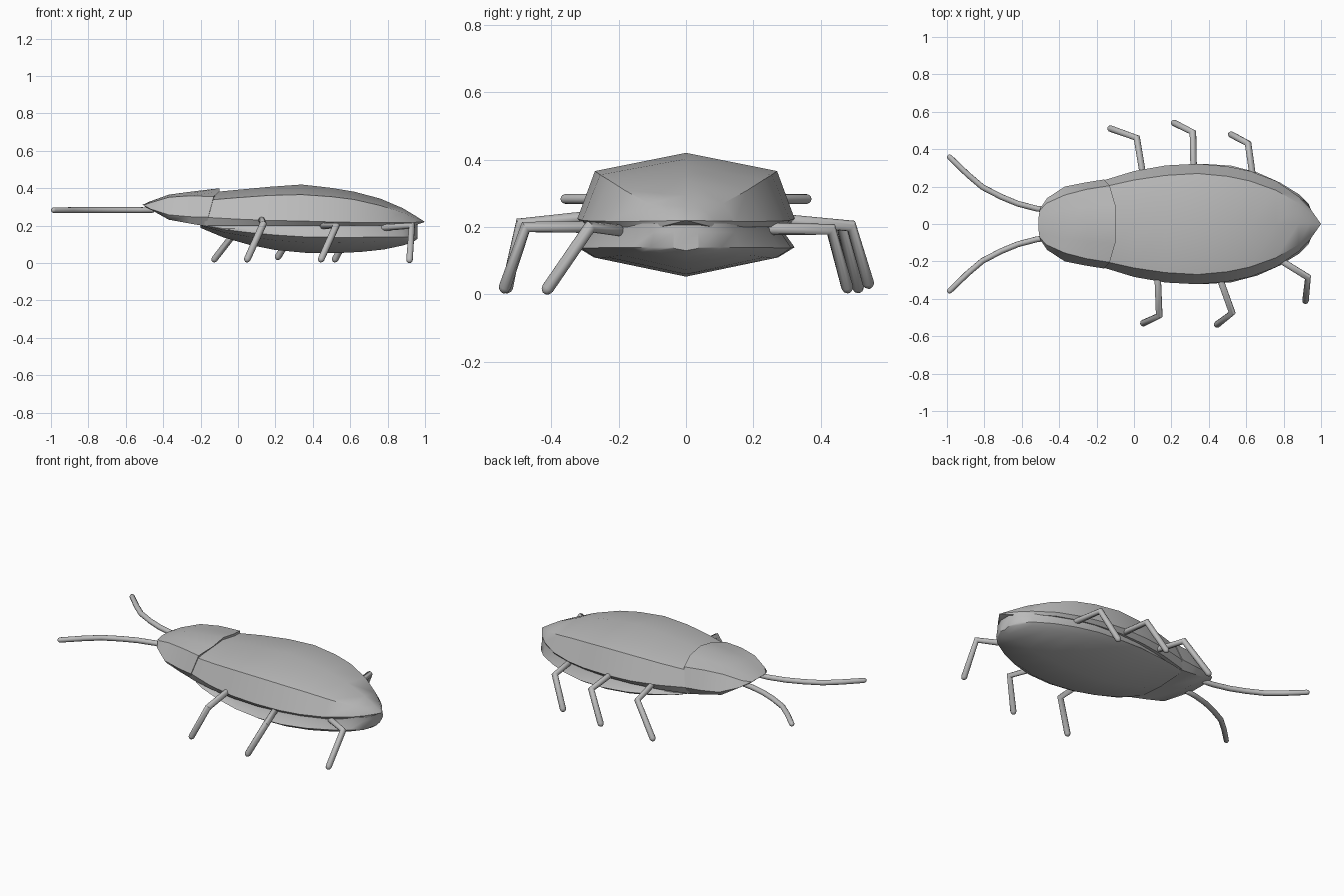
import bpy, bmesh, math
from mathutils import Vector

if "Cube" in bpy.data.objects:
    bpy.data.objects.remove(bpy.data.objects["Cube"])

grey = bpy.data.materials.new("shell grey")
grey.diffuse_color = (0.5, 0.5, 0.5, 1)
grey.use_nodes = True
grey.node_tree.nodes["Principled BSDF"].inputs["Base Color"].default_value = grey.diffuse_color


def finish(obj, angle):
    obj.data.materials.append(grey)
    bpy.ops.object.select_all(action='DESELECT')
    obj.select_set(True)
    bpy.context.view_layer.objects.active = obj
    bpy.ops.object.shade_smooth_by_angle(angle=math.radians(angle))


def loft(name, sections, angle=35):
    """Skin half rings (top centre to bottom centre), mirrored across y."""
    bm = bmesh.new()
    rings = []
    for half in sections:
        full = half + [(x, -y, z) for x, y, z in half[-2:0:-1]]
        rings.append([bm.verts.new(p) for p in full])
    n = len(rings[0])
    for a, b in zip(rings, rings[1:]):
        for i in range(n):
            j = (i + 1) % n
            bm.faces.new((a[i], a[j], b[j], b[i]))
    bm.faces.new(rings[0])
    bm.faces.new(rings[-1][::-1])
    bmesh.ops.remove_doubles(bm, verts=bm.verts, dist=0.0005)
    bmesh.ops.recalc_face_normals(bm, faces=bm.faces)
    mesh = bpy.data.meshes.new(name)
    bm.to_mesh(mesh)
    bm.free()
    obj = bpy.data.objects.new(name, mesh)
    bpy.context.collection.objects.link(obj)
    finish(obj, angle)


def tube(name, points, radius):
    """Round-ended tube swept along a path."""
    pts = [Vector(p) for p in points]
    bm = bmesh.new()
    rings, sides = [], 10
    first = (pts[1] - pts[0]).normalized()
    last = (pts[-1] - pts[-2]).normalized()
    path = []
    for d, s in ((-1, 0.35), (-0.6, 0.8)):
        path.append((pts[0] + first * d * radius, first, s))
    path.append((pts[0], first, 1))
    for a, p, b in zip(pts, pts[1:], pts[2:]):
        path.append((p, ((p - a).normalized() + (b - p).normalized()).normalized(), 1.05))
    path.append((pts[-1], last, 1))
    for d, s in ((0.6, 0.8), (1, 0.35)):
        path.append((pts[-1] + last * d * radius, last, s))
    side = first.cross(Vector((0.3, 0.2, 1))).normalized()
    for p, t, s in path:
        side = (side - t * side.dot(t)).normalized()
        up = t.cross(side)
        rings.append([bm.verts.new(p + radius * s * (side * math.cos(k * math.tau / sides)
                      + up * math.sin(k * math.tau / sides))) for k in range(sides)])
    for a, b in zip(rings, rings[1:]):
        for i in range(sides):
            j = (i + 1) % sides
            bm.faces.new((a[i], a[j], b[j], b[i]))
    bm.faces.new(rings[0])
    bm.faces.new(rings[-1][::-1])
    bmesh.ops.recalc_face_normals(bm, faces=bm.faces)
    mesh = bpy.data.meshes.new(name)
    bm.to_mesh(mesh)
    bm.free()
    obj = bpy.data.objects.new(name, mesh)
    bpy.context.collection.objects.link(obj)
    finish(obj, 60)


# Wing case: x, rim half width, rim z, shoulder half width, shoulder z, crest z
wing = [(-0.18, 0.228, 0.245, 0.195, 0.335, 0.375), (0.0, 0.283, 0.235, 0.235, 0.350, 0.392),
        (0.17, 0.313, 0.228, 0.26, 0.362, 0.408), (0.34, 0.322, 0.225, 0.27, 0.366, 0.42),
        (0.50, 0.308, 0.220, 0.255, 0.355, 0.402), (0.62, 0.283, 0.218, 0.23, 0.340, 0.382),
        (0.76, 0.230, 0.217, 0.18, 0.308, 0.345), (0.88, 0.147, 0.217, 0.11, 0.270, 0.294),
        (0.94, 0.085, 0.218, 0.06, 0.245, 0.258), (1.0, 0, 0.22, 0, 0.22, 0.22)]
loft("wing_case", [[(x, 0, t), (x, s, sz), (x, w, rz), (x, w * 0.93, 0.22 - 0.02 * (w > 0)),
                    (x, 0, 0.22 - 0.02 * (w > 0))] for x, w, rz, s, sz, t in wing])

# Belly: x, rim half width, rim z, keel z
belly = [(-0.20, 0.19, 0.205, 0.188), (-0.08, 0.245, 0.18, 0.138), (0.06, 0.285, 0.163, 0.098),
         (0.20, 0.312, 0.15, 0.07), (0.36, 0.322, 0.14, 0.055), (0.52, 0.312, 0.138, 0.053),
         (0.66, 0.275, 0.138, 0.06), (0.78, 0.222, 0.14, 0.073), (0.88, 0.16, 0.14, 0.094),
         (0.935, 0.105, 0.14, 0.112), (0.96, 0.04, 0.14, 0.13)]
loft("belly", [[(x, 0, 0.215), (x, w * 0.88, 0.21), (x, w * 0.9, max(rz, 0.185)), (x, w, rz),
                (x, w * 0.85, rz - (rz - k) * 0.35), (x, 0, k)] for x, w, rz, k in belly])

# Head shield: x at crest, x at side, half width, side z, shoulder half width, shoulder z, crest z, base z
head = [(-0.51, -0.50, 0.085, 0.307, 0.07, 0.309, 0.312, 0.302),
        (-0.475, -0.465, 0.138, 0.288, 0.11, 0.322, 0.328, 0.285),
        (-0.37, -0.37, 0.200, 0.258, 0.155, 0.352, 0.366, 0.232),
        (-0.25, -0.26, 0.222, 0.248, 0.185, 0.360, 0.382, 0.212),
        (-0.10, -0.16, 0.238, 0.245, 0.205, 0.355, 0.400, 0.195)]
loft("head_shield", [[(c, 0, t), (c, h * 0.5, t - (t - hz) * 0.4), ((c + s) / 2, h, hz), (s, w, sz),
                      (s, w * 0.88, b), (s, 0, b)] for c, s, w, sz, h, hz, t, b in head])

# Antennae
for side, label in ((1, "left"), (-1, "right")):
    tube(label + "_antenna", [(x, side * y, 0.283) for x, y in
         ((-0.46, 0.075), (-0.52, 0.082), (-0.62, 0.108), (-0.71, 0.145), (-0.81, 0.197),
          (-0.89, 0.265), (-0.985, 0.357))], 0.015)

# Legs: hip, knee, foot
legs = {
    "left_front_leg": ((0.055, 0.22, 0.225), (0.015, 0.46, 0.203), (-0.125, 0.51, 0.022)),
    "left_middle_leg": ((0.32, 0.24, 0.225), (0.315, 0.49, 0.203), (0.215, 0.54, 0.035)),
    "left_rear_leg": ((0.64, 0.22, 0.195), (0.61, 0.43, 0.193), (0.52, 0.478, 0.022)),
    "right_front_leg": ((0.125, -0.24, 0.235), (0.135, -0.49, 0.21), (0.05, -0.53, 0.022)),
    "right_middle_leg": ((0.44, -0.24, 0.20), (0.525, -0.475, 0.20), (0.445, -0.537, 0.022)),
    "right_rear_leg": ((0.76, -0.18, 0.188), (0.93, -0.285, 0.20), (0.917, -0.41, 0.018))}
for name, points in legs.items():
    tube(name, points, 0.018)
